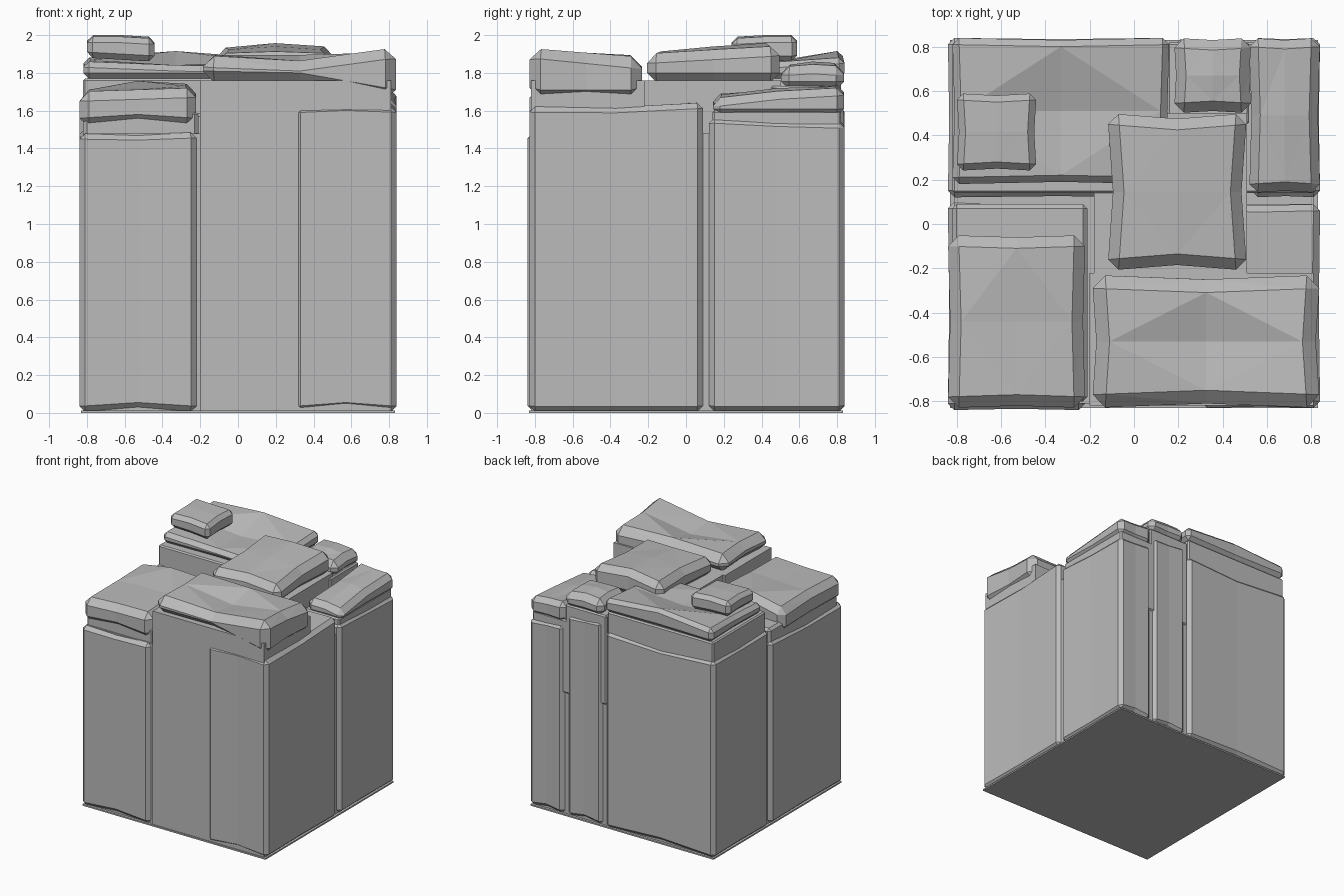
import bpy, bmesh, random

random.seed(4)
default = bpy.data.objects.get("Cube")
if default:
    bpy.data.objects.remove(default)

# one plain stone colour
stone = bpy.data.materials.new("grey stone")
stone.use_nodes = True
grey = (0.5, 0.5, 0.5, 1)
stone.diffuse_color = grey
stone.node_tree.nodes["Principled BSDF"].inputs["Base Color"].default_value = grey


def block(name, x, y, base, tops, bevel=0.03, pinch=0.0, bottom=None):
    """Chiselled stone: tops holds three rows of heights, front row first."""
    bm = bmesh.new()
    rows = tops if isinstance(tops, tuple) else ((tops,) * 3,) * 3
    layers = []
    for layer in range(2):
        grid = []
        for j in range(3):
            line = []
            for i in range(3):
                px = x[0] + (x[1] - x[0]) * i / 2
                py = y[0] + (y[1] - y[0]) * j / 2
                # hollow the middle of each side slightly
                if j == 1:
                    px -= (i - 1) * pinch
                if i == 1:
                    py -= (j - 1) * pinch
                low = base if bottom is None else base + bottom[i]
                line.append(bm.verts.new((px, py, rows[j][i] if layer else low)))
            grid.append(line)
        layers.append(grid)
    lo, hi = layers
    for j in range(2):
        for i in range(2):
            bm.faces.new((lo[j][i], lo[j + 1][i], lo[j + 1][i + 1], lo[j][i + 1]))
            bm.faces.new((hi[j][i], hi[j][i + 1], hi[j + 1][i + 1], hi[j + 1][i]))
    rim = [(0, 0), (0, 1), (0, 2), (1, 2), (2, 2), (2, 1), (2, 0), (1, 0)]
    for (a, b), (c, d) in zip(rim, rim[1:] + rim[:1]):
        bm.faces.new((lo[a][b], lo[c][d], hi[c][d], hi[a][b]))
    bm.normal_update()
    if bevel:
        sharp = [e for e in bm.edges if e.calc_face_angle() > 0.8]
        bmesh.ops.bevel(bm, geom=sharp, offset=bevel, segments=1,
                        affect='EDGES', clamp_overlap=True)
    bmesh.ops.triangulate(bm, faces=[f for f in bm.faces if len(f.verts) > 3])
    bmesh.ops.recalc_face_normals(bm, faces=bm.faces[:])
    mesh = bpy.data.meshes.new(name)
    bm.to_mesh(mesh)
    bm.free()
    mesh.materials.append(stone)
    bpy.context.collection.objects.link(bpy.data.objects.new(name, mesh))


def column(name, x, y, top):
    """Tall stone with a slightly uneven crown."""
    rows = tuple(tuple(top + random.uniform(-0.02, 0.02) for _ in range(3)) for _ in range(3))
    block(name, x, y, 0.005, rows, 0.03, 0.006, (0, 0.02, 0))


# solid middle that shows in the grooves
block("core", (-0.81, 0.81), (-0.81, 0.81), 0, 1.48, 0)
block("base_sheet", (-0.83, 0.83), (-0.83, 0.83), 0, 0.012, 0)

# tall columns around the core
column("front_right_column", (-0.84, -0.22), (-0.84, 0.10), 1.49)
column("front_left_column", (0.3, 0.84), (-0.83, 0.09), 1.63)
column("back_right_column", (-0.84, 0.15), (0.12, 0.84), 1.61)
column("back_middle_column", (0.18, 0.50), (0.45, 0.835), 1.66)
column("back_left_column", (0.53, 0.84), (0.12, 0.84), 1.55)

# bodies that carry the cap stones
block("front_body", (-0.2, 0.81), (-0.82, -0.22), 0, 1.76, 0)
block("middle_body", (-0.18, 0.51), (-0.22, 0.5), 1, 1.76, 0)
block("front_left_shelf", (0.4, 0.82), (-0.3, 0.09), 1.4, 1.62, 0.02)
block("back_right_body", (-0.82, 0.14), (0.14, 0.82), 1, 1.77, 0.01)
block("back_middle_body", (0.15, 0.52), (0.45, 0.82), 1, 1.73, 0.01)
block("back_left_body", (0.5, 0.82), (0.14, 0.82), 1, 1.6, 0.01)
block("front_right_shelf", (-0.82, -0.21), (-0.8, 0.09), 1.4, 1.6, 0.02)

# uneven cap stones
block("front_right_cap", (-0.84, -0.22), (-0.83, -0.05), 1.51,
      ((1.70, 1.71, 1.72), (1.71, 1.72, 1.73), (1.70, 1.76, 1.74)), 0.05, 0.01, (0, 0.02, 0))
block("front_left_cap", (-0.19, 0.84), (-0.83, -0.23), 1.70,
      ((1.89, 1.87, 1.94), (1.90, 1.84, 1.91), (1.89, 1.90, 1.88)), 0.06, 0.02, (0.05, 0.04, -0.05))
block("middle_cap", (-0.12, 0.51), (-0.21, 0.5), 1.75,
      ((1.90, 1.91, 1.90), (1.92, 1.94, 1.92), (1.93, 1.96, 1.94)), 0.05, 0.025)
block("back_right_cap", (-0.82, 0.16), (0.18, 0.84), 1.77,
      ((1.86, 1.84, 1.83), (1.87, 1.83, 1.86), (1.88, 1.92, 1.88)), 0.04, 0.01)
block("back_middle_cap", (0.18, 0.53), (0.50, 0.84), 1.71,
      ((1.84, 1.84, 1.83), (1.85, 1.86, 1.84), (1.84, 1.85, 1.83)), 0.045, 0.01)
block("back_left_cap", (0.52, 0.84), (0.14, 0.84), 1.57,
      ((1.69, 1.68, 1.66), (1.71, 1.72, 1.70), (1.74, 1.73, 1.72)), 0.04, 0.01)

# small loose stone on top
block("top_stone", (-0.80, -0.44), (0.24, 0.59), 1.86,
      ((1.99, 1.99, 1.98), (2.0, 2.0, 1.99), (2.0, 2.0, 1.99)), 0.03, 0.01, (0.02, 0.01, 0))
